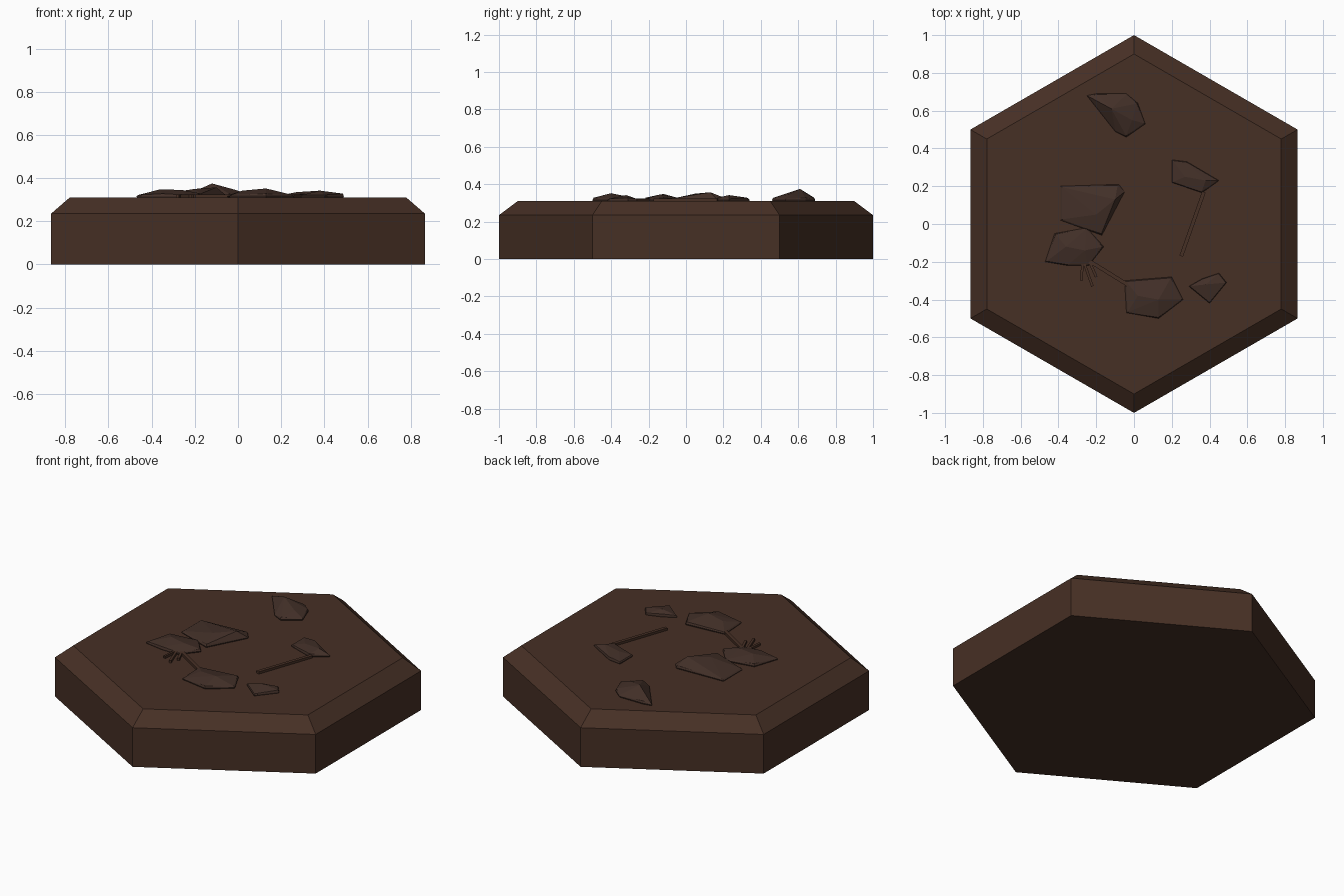
import bpy, bmesh, math
from mathutils import Vector

cube = bpy.data.objects.get("Cube")
if cube:
    bpy.data.objects.remove(cube, do_unlink=True)

TOP = 0.31


def material(name, color):
    mat = bpy.data.materials.new(name)
    mat.use_nodes = True
    mat.diffuse_color = color
    mat.node_tree.nodes["Principled BSDF"].inputs["Base Color"].default_value = color
    return mat


soil = material("dark soil brown", (0.062, 0.029, 0.018, 1))
stone = material("dark stone brown", (0.055, 0.029, 0.021, 1))


def finish(name, bm, mat):
    bmesh.ops.recalc_face_normals(bm, faces=bm.faces)
    mesh = bpy.data.meshes.new(name)
    bm.to_mesh(mesh)
    bm.free()
    mesh.materials.append(mat)
    obj = bpy.data.objects.new(name, mesh)
    bpy.context.collection.objects.link(obj)


# Hexagonal tile with a chamfered upper rim
def hexagon_tile():
    bm = bmesh.new()
    rings = []
    for radius, z in ((1, 0), (1, 0.235), (0.9, TOP)):
        angles = [math.radians(60 * i + 90) for i in range(6)]
        rings.append([bm.verts.new((radius * math.cos(a), radius * math.sin(a), z))
                      for a in angles])
    bm.faces.new(rings[0])
    bm.faces.new(rings[-1])
    for low, high in zip(rings, rings[1:]):
        for i in range(6):
            j = (i + 1) % 6
            bm.faces.new((low[i], low[j], high[j], high[i]))
    finish("hexagon_tile", bm, soil)


# Faceted rock: a hull over its outline, a low shoulder and a few crests
def rock(name, outline, crests):
    bm = bmesh.new()
    center = sum((Vector(p) for p in outline), Vector((0, 0))) / len(outline)
    for i, p in enumerate(outline):
        p = Vector(p)
        shoulder = center.lerp(p, 0.95)
        bm.verts.new((*p, TOP + 0.006))
        bm.verts.new((*center.lerp(p, 0.92), TOP - 0.02))
        bm.verts.new((*shoulder, TOP + 0.012 + 0.006 * (i % 2)))
    for crest in crests:
        bm.verts.new(crest)
    hull = bmesh.ops.convex_hull(bm, input=bm.verts)
    loose = {v for v in hull["geom_interior"] if isinstance(v, bmesh.types.BMVert)}
    bmesh.ops.delete(bm, geom=list(loose), context="VERTS")
    finish(name, bm, stone)


# Thin square twig lying on the soil
def twig(name, start, end, width):
    bm = bmesh.new()
    a, b = Vector((*start, 0)), Vector((*end, 0))
    side = (b - a).normalized().cross(Vector((0, 0, 1))) * width / 2
    for p in (a, b):
        for s in (side, -side):
            for z in (TOP - 0.01, TOP + 0.014):
                bm.verts.new(p + s + Vector((0, 0, z)))
    bmesh.ops.convex_hull(bm, input=bm.verts)
    finish(name, bm, soil)


hexagon_tile()

rock("back_rock",
     [(-.25, .68), (-.2, .69), (-.04, .69), (.02, .64), (.06, .53), (-.04, .46), (-.1, .49)],
     [(-.12, .61, .375), (-.01, .55, .345)])
rock("left_rock",
     [(.2, .34), (.28, .33), (.45, .23), (.36, .165), (.2, .22)],
     [(.27, .25, .335), (.38, .23, .342)])
rock("right_rock",
     [(-.39, .2), (-.08, .21), (-.05, .17), (-.17, -.06), (-.39, .02)],
     [(-.1, .13, .357), (-.2, .05, .35)])
rock("right_front_rock",
     [(-.47, -.2), (-.42, -.05), (-.25, -.02), (-.16, -.12), (-.24, -.22), (-.35, -.22)],
     [(-.36, -.12, .348), (-.26, -.14, .345)])
rock("front_rock",
     [(-.05, -.3), (.2, -.28), (.26, -.4), (.13, -.5), (-.04, -.47)],
     [(.13, -.4, .352), (.02, -.38, .342)])
rock("small_front_rock",
     [(.29, -.33), (.36, -.29), (.45, -.26), (.49, -.31), (.4, -.42)],
     [(.38, -.32, .342)])

twig("long_twig", (.37, .17), (.25, -.17), .02)
twig("joining_twig", (-.23, -.2), (-.02, -.33), .02)
for n, (start, end) in enumerate((((-.27, -.19), (-.22, -.33)),
                                  ((-.27, -.19), (-.28, -.3)),
                                  ((-.24, -.19), (-.2, -.28)))):
    twig(f"short_twig_{n + 1}", start, end, .014)
